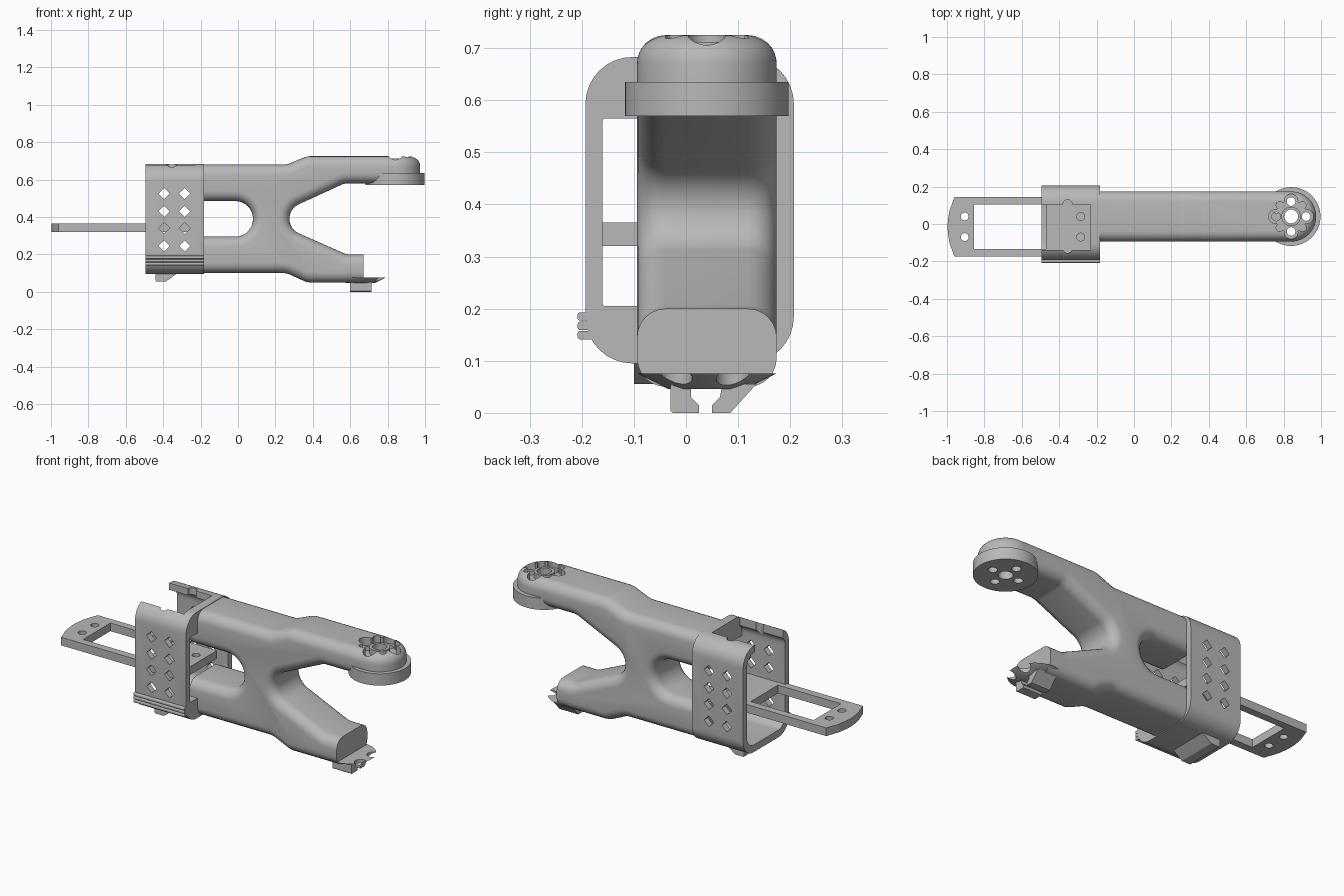
import bpy, bmesh, math
from mathutils import Vector

if "Cube" in bpy.data.objects:
    bpy.data.objects.remove(bpy.data.objects["Cube"], do_unlink=True)

grey = bpy.data.materials.new("plain grey")
grey.use_nodes = True
GREY = (0.48, 0.48, 0.48, 1)
grey.diffuse_color = GREY
grey.node_tree.nodes["Principled BSDF"].inputs["Base Color"].default_value = GREY


def rounded(corners, steps=8):
    """Outline with each (a, b, radius) corner turned into an arc."""
    out, n = [], len(corners)
    for i, (a, b, r) in enumerate(corners):
        p = Vector((a, b))
        if r == 0:
            out.append(p)
            continue
        u = (Vector(corners[i - 1][:2]) - p).normalized()
        v = (Vector(corners[(i + 1) % n][:2]) - p).normalized()
        half = u.angle(v) / 2
        centre = p + (u + v).normalized() * (r / math.sin(half))
        s = p + u * (r / math.tan(half)) - centre
        e = p + v * (r / math.tan(half)) - centre
        sweep = s.angle(e)
        for k in range(steps + 1):
            t = k / steps
            out.append(centre + (s * math.sin((1 - t) * sweep) + e * math.sin(t * sweep)) / math.sin(sweep))
    return out


def box2d(a0, a1, b0, b1, r=0):
    return rounded([(a0, b0, r), (a1, b0, r), (a1, b1, r), (a0, b1, r)])


def circle(a, b, r, n=32):
    return [Vector((a + r * math.cos(math.tau * k / n), b + r * math.sin(math.tau * k / n))) for k in range(n)]


def place(axis, p, h):
    return {"x": (h, p[0], p[1]), "y": (p[0], h, p[1]), "z": (p[0], p[1], h)}[axis]


def loft(name, axis, layers):
    """Skin a stack of matching outlines, each given as (height, outline)."""
    bm = bmesh.new()
    rings = [[bm.verts.new(place(axis, p, h)) for p in pts] for h, pts in layers]
    n = len(rings[0])
    for lo, hi in zip(rings, rings[1:]):
        for i in range(n):
            j = (i + 1) % n
            bm.faces.new((lo[i], lo[j], hi[j], hi[i]))
    bm.faces.new(rings[0][::-1])
    bm.faces.new(rings[-1])
    bmesh.ops.recalc_face_normals(bm, faces=bm.faces)
    mesh = bpy.data.meshes.new(name)
    bm.to_mesh(mesh)
    bm.free()
    mesh.materials.append(grey)
    obj = bpy.data.objects.new(name, mesh)
    bpy.context.collection.objects.link(obj)
    return obj


def prism(name, axis, pts, lo, hi):
    return loft(name, axis, [(lo, pts), (hi, pts)])


def cut(targets, cutters):
    for obj in targets:
        for c in cutters:
            m = obj.modifiers.new("cut", "BOOLEAN")
            m.operation, m.solver, m.object = "DIFFERENCE", "EXACT", c
        dg = bpy.context.evaluated_depsgraph_get()
        mesh = bpy.data.meshes.new_from_object(obj.evaluated_get(dg))
        obj.modifiers.clear()
        obj.data = mesh
    for c in cutters:
        bpy.data.objects.remove(c, do_unlink=True)


MID, HALF, FILLET = 0.04, 0.134, 0.055     # arm centre line, half width, edge rounding
HX = 0.84                                  # head centre

# Forked arm: one side outline with rounded edges on both flanks
corners = [(-0.23, 0.10, 0), (0.26, 0.10, 0.1), (0.37, 0.05, 0.1), (0.67, 0.05, 0),
           (0.67, 0.2, 0), (0.58, 0.2, 0.08), (0.275, 0.335, 0.085), (0.275, 0.445, 0.085),
           (0.57, 0.58, 0.08), (HX, 0.58, 0), (HX, 0.725, 0), (0.37, 0.725, 0.1),
           (0.26, 0.68, 0.1), (-0.23, 0.68, 0), (-0.23, 0.485, 0), (0.08, 0.485, 0.094),
           (0.08, 0.295, 0.094), (-0.23, 0.295, 0)]
outline = rounded(corners)
ends = {(round(a, 4), round(b, 4)) for a, b, r in corners if r == 0}


def inset(pts, d):
    out, n = [], len(pts)
    for i, p in enumerate(pts):
        e1 = (p - pts[i - 1]).normalized()
        e2 = (pts[(i + 1) % n] - p).normalized()
        n1, n2 = Vector((e1.y, -e1.x)), Vector((e2.y, -e2.x))
        q = p - (n1 + n2) * (d / (1 + n1.dot(n2)))
        if (round(p.x, 4), round(p.y, 4)) in ends:
            q.x = p.x
        out.append(q)
    return out


layers = []
for side in (-1, 1):
    for k in range(7):
        a = math.pi / 2 * (k if side > 0 else 6 - k) / 6
        y = MID + side * (HALF - FILLET + FILLET * math.sin(a))
        layers.append((y, inset(outline, FILLET * (1 - math.cos(a)))))
arm = loft("forked_arm", "y", layers)

# Round head with a softened top edge, and the disc below it
head_layers = [(0.6, circle(HX, MID, HALF, 64))]
for k in range(9):
    a = math.pi / 2 * k / 8
    head_layers.append((0.67 + FILLET * math.sin(a),
                        circle(HX, MID, HALF - FILLET + FILLET * math.cos(a), 64)))
head = loft("round_head", "z", head_layers)
disc = prism("head_disc", "z", circle(HX, MID, 0.157, 64), 0.57, 0.635)

# Scalloped recess, then bolt holes right through
spots = [(HX + 0.08 * math.cos(math.pi / 2 * k), MID + 0.08 * math.sin(math.pi / 2 * k)) for k in range(4)]
recess = [circle(HX + 0.085 * math.cos(math.pi / 4 * k), MID + 0.085 * math.sin(math.pi / 4 * k),
                 0.036 if k % 2 == 0 else 0.02, 16) for k in range(8)] + [circle(HX, MID, 0.085)]
cut([arm, head], [prism("recess_cutter", "z", c, 0.68, 0.8) for c in recess])
boss = prism("head_boss", "z", circle(HX, MID, 0.052), 0.66, 0.712)
cut([arm, head, disc, boss],
    [prism("bolt_cutter", "z", circle(*s, 0.023), 0.5, 0.8) for s in spots]
    + [prism("shaft_cutter", "z", circle(HX, MID, 0.037), 0.5, 0.8)])

# Sleeve: rounded tube with a narrower collar at the arm end
sleeve = prism("sleeve", "x", box2d(-0.193, 0.207, 0.095, 0.683, 0.09), -0.495, -0.183)
cutters = [prism("bore_cutter", "x", box2d(-0.16, 0.174, 0.135, 0.645, 0.06), -0.6, -0.23),
           prism("collar_cutter", "x", box2d(-0.16, 0.174, 0.205, 0.565, 0.005), -0.3, -0.1),
           prism("top_cutter", "z", box2d(-0.6, -0.232, -0.14, 0.105), 0.55, 0.8)]
for y in (-0.13, 0.105):
    cutters.append(prism("notch_cutter", "z", circle(-0.355, y, 0.025), 0.6, 0.8))
for x in (-0.395, -0.285):
    for z in (0.245, 0.34, 0.43, 0.525):
        cutters.append(prism("diamond_cutter", "y", circle(x, z, 0.03, 4), -0.4, 0.4))
cut([sleeve], cutters)

# Grip ridges low on the front of the sleeve
for k in range(3):
    z = 0.141 + 0.018 * k
    prism("grip_ridge", "x", box2d(-0.208, -0.17, z, z + 0.016, 0.005), -0.495, -0.183)

# Latch hook under the sleeve
prism("latch_hook", "y", rounded([(-0.44, 0.11, 0), (-0.44, 0.055, 0.006), (-0.385, 0.055, 0.006),
                                  (-0.31, 0.11, 0)]), -0.1, 0.12)

# Flat bracket with an open window, bowed end and screw holes
bracket = prism("sliding_bracket", "z", rounded([
    (-0.96, -0.175, 0), (-0.23, -0.175, 0), (-0.23, 0.145, 0), (-0.96, 0.145, 0),
    (-0.987, 0.07, 0.12), (-1.0, -0.015, 0.3), (-0.987, -0.1, 0.12)]), 0.32, 0.365)
cut([bracket], [prism("window_cutter", "z", box2d(-0.855, -0.47, -0.133, 0.105), 0.2, 0.5)]
    + [prism("screw_cutter", "z", circle(x, y, 0.021), 0.2, 0.5)
       for x in (-0.905, -0.285) for y in (-0.07, 0.04)])

# Tapered foot plate with two screw bites
foot = loft("foot_plate", "z", [(0.046, circle(0.655, MID, 0.075, 48)),
                                (0.076, circle(0.655, MID, HALF, 48))])
cut([foot], [prism("bite_cutter", "z", circle(0.765, y, 0.032), 0, 0.2) for y in (-0.02, 0.09)])

# Two jaws of the clip under the foot
jaws = {"right": [(-0.03, 0.055), (-0.03, 0.004), (-0.026, 0), (0.025, 0), (0.025, 0.015),
                  (0.01, 0.03), (0.01, 0.055)],
        "left": [(0.05, 0), (0.085, 0), (0.135, 0.055), (0.07, 0.055), (0.065, 0.03), (0.05, 0.015)]}
for side, pts in jaws.items():
    prism(side + "_clip_jaw", "x", pts, 0.6, 0.715)

# Smooth shading with crisp edges
for obj in bpy.context.scene.objects:
    obj.select_set(obj.type == "MESH")
bpy.context.view_layer.objects.active = arm
bpy.ops.object.shade_smooth_by_angle(angle=math.radians(30))
